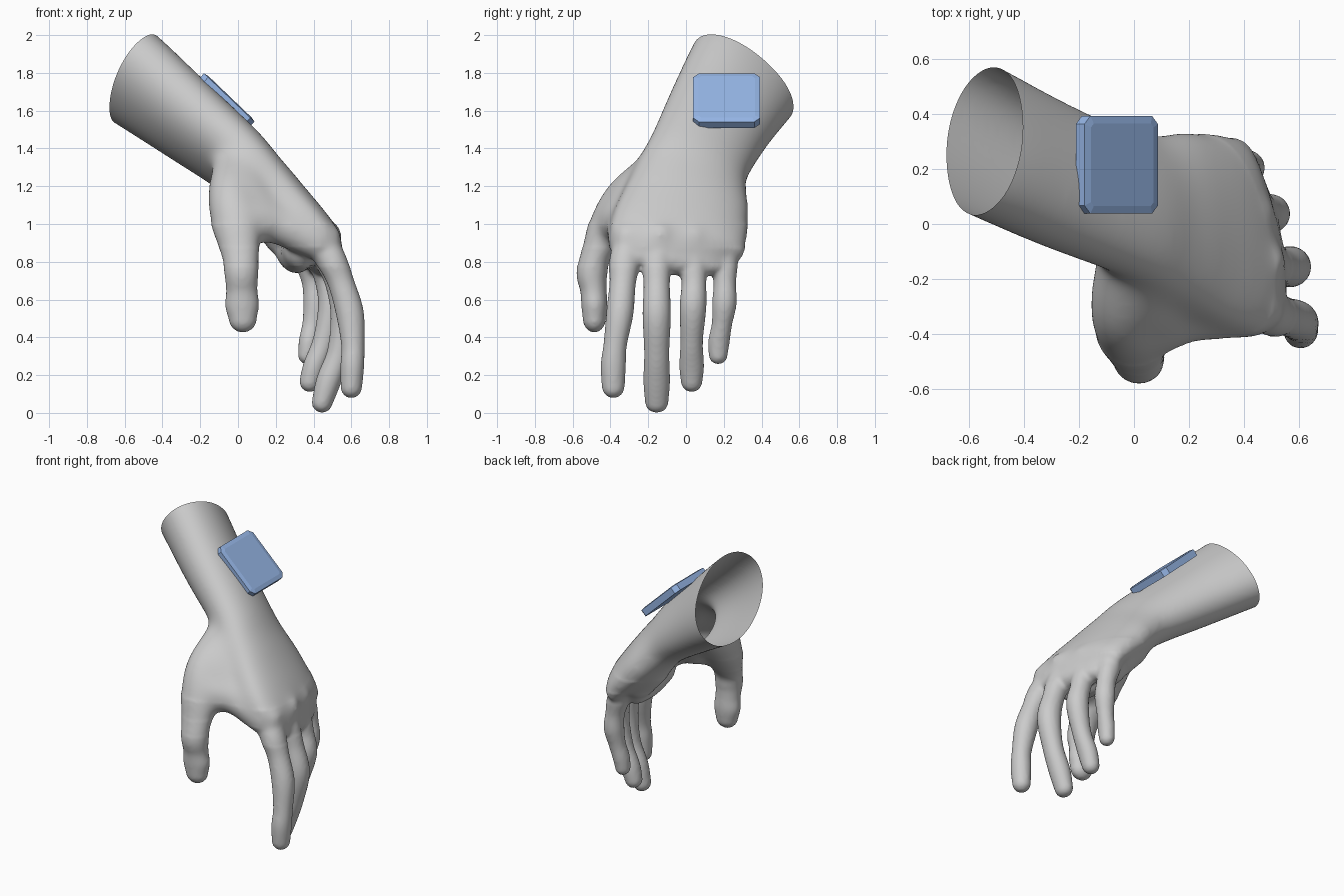
import bpy, bmesh, math
from mathutils import Vector, Matrix

if "Cube" in bpy.data.objects:
    bpy.data.objects.remove(bpy.data.objects["Cube"])

SIDES = 32
hand_bm = bmesh.new()


def spline(rows, steps=6):
    """Catmull-Rom interpolation through rows of numbers."""
    out = []
    for i in range(len(rows) - 1):
        a, b, c, d = (rows[max(i - 1, 0)], rows[i], rows[i + 1], rows[min(i + 2, len(rows) - 1)])
        for s in range(steps):
            t = s / steps
            out.append([0.5 * (2 * q + (r - p) * t + (2 * p - 5 * q + 4 * r - u) * t * t
                               + (3 * q - p - 3 * r + u) * t ** 3)
                        for p, q, r, u in zip(a, b, c, d)])
    out.append(list(rows[-1]))
    return out


def limb(rows, power=1.0):
    """Closed loft; each row = x, y, z, half width, half thickness, (width direction)."""
    rows = spline([tuple(r) + ((0, 1, 0) if len(r) == 5 else ()) for r in rows])
    pts = [Vector(r[:3]) for r in rows]
    frames = []
    for i, r in enumerate(rows):
        t = (pts[min(i + 1, len(pts) - 1)] - pts[max(i - 1, 0)]).normalized()
        w = Vector(r[5:8])
        w = (w - t * w.dot(t)).normalized()
        frames.append((pts[i], t, w, t.cross(w), r[3], r[4]))
    # rounded ends
    def cap(f, sign):
        c, t, w, n, a, b = f
        return [(c + t * sign * b * math.sin(g), t, w, n, a * math.cos(g), b * math.cos(g))
                for g in (math.radians(k) for k in (18, 36, 54, 70, 83))]
    frames = cap(frames[0], -1)[::-1] + frames + cap(frames[-1], 1)
    rings = []
    for c, t, w, n, a, b in frames:
        ring = []
        for k in range(SIDES):
            g = 2 * math.pi * k / SIDES
            cs, sn = math.cos(g), math.sin(g)
            ring.append(hand_bm.verts.new(c + w * a * math.copysign(abs(cs) ** power, cs)
                                          + n * b * math.copysign(abs(sn) ** power, sn)))
        rings.append(ring)
    for r0, r1 in zip(rings, rings[1:]):
        for k in range(SIDES):
            j = (k + 1) % SIDES
            hand_bm.faces.new((r0[k], r0[j], r1[j], r1[k]))
    hand_bm.faces.new(rings[0][::-1])
    hand_bm.faces.new(rings[-1])


# Forearm, wrist and palm
limb([(-.70, .38, 1.88, .345, .205, -.11, .77, -.63),
      (-.54, .30, 1.765, .33, .205, -.11, .77, -.63),
      (-.28, .175, 1.56, .30, .19, -.10, .84, -.52),
      (-.02, .07, 1.355, .285, .168, -.10, .91, -.40),
      (.10, .03, 1.235, .31, .155, -.15, .97, -.22),
      (.22, .005, 1.11, .345, .145, -.20, 1, -.10),
      (.40, -.05, .92, .365, .12, -.25, 1, 0),
      (.46, -.06, .81, .29, .08, -.25, 1, 0)], 0.95)

# Pads of the palm
limb([(.33, -.20, .86, .09, .10, 1, 0, 0), (.31, -.03, .84, .09, .10, 1, 0, 0),
      (.29, .13, .85, .09, .09, 1, 0, 0)])
limb([(.06, .14, 1.20, .12, .11), (.16, .15, 1.05, .125, .12), (.25, .15, .92, .12, .10)])

# Thumb
limb([(-.01, -.12, 1.29, .12, .13), (-.035, -.295, 1.14, .135, .13), (-.005, -.40, .99, .12, .135),
      (.012, -.475, .84, .082, .10), (.018, -.498, .74, .082, .09), (.02, -.49, .65, .07, .083),
      (.022, -.485, .57, .069, .09), (.025, -.485, .50, .062, .075)])

# Webbing that fills the space between thumb and index finger
limb([(-.01, -.39, 1.01, .10, .12), (.1, -.36, 1.015, .11, .12), (.2, -.32, 1.005, .11, .11),
      (.42, -.315, .91, .10, .10)])
limb([(.01, -.14, 1.31, .11, .11), (.06, -.27, 1.14, .13, .12), (.15, -.31, 1.02, .11, .12)])
limb([(.10, -.18, 1.20, .12, .12), (.24, -.24, 1.07, .12, .12), (.38, -.27, .96, .11, .11)])

# Fingers
limb([(.42, -.29, .93, .08, .095), (.50, -.325, .80, .084, .08), (.545, -.335, .69, .07, .07),
      (.592, -.35, .53, .072, .074), (.608, -.375, .36, .062, .062), (.605, -.385, .25, .067, .063),
      (.60, -.385, .135, .06, .057)])
limb([(.42, -.14, .94, .08, .095), (.49, -.155, .80, .083, .08), (.53, -.155, .69, .07, .07),
      (.567, -.155, .52, .075, .077), (.535, -.155, .32, .067, .064), (.48, -.155, .17, .071, .066),
      (.445, -.155, .055, .062, .055)])
limb([(.39, .03, .94, .075, .09), (.445, .035, .80, .078, .075), (.475, .042, .69, .066, .066),
      (.495, .037, .56, .071, .072), (.455, .03, .38, .06, .06), (.405, .03, .25, .066, .06),
      (.38, .03, .165, .057, .055)])
limb([(.33, .185, .93, .075, .085), (.375, .20, .80, .075, .075), (.40, .205, .69, .06, .062),
      (.41, .203, .58, .065, .065), (.395, .19, .47, .054, .055), (.375, .175, .38, .057, .053),
      (.365, .17, .305, .05, .048)])

# Knuckle bumps on the back of the hand
for x, y, z in ((.475, -.31, .93), (.48, -.135, .94), (.44, .04, .93), (.37, .195, .91)):
    bmesh.ops.create_uvsphere(hand_bm, u_segments=16, v_segments=10, radius=.075,
                              matrix=Matrix.Translation((x, y, z)))

bmesh.ops.recalc_face_normals(hand_bm, faces=hand_bm.faces)
mesh = bpy.data.meshes.new("hand")
hand_bm.to_mesh(mesh)
hand_bm.free()
hand = bpy.data.objects.new("hand", mesh)
bpy.context.collection.objects.link(hand)

# Fuse all limbs into one skin
rm = hand.modifiers.new("fuse", 'REMESH')
rm.mode = 'VOXEL'
rm.voxel_size = 0.012
sm = hand.modifiers.new("soften", 'SMOOTH')
sm.factor = 0.5
sm.iterations = 5
fused = bpy.data.meshes.new_from_object(hand.evaluated_get(bpy.context.evaluated_depsgraph_get()))
hand.modifiers.clear()

bm = bmesh.new()
bm.from_mesh(fused)
# Blend the palm joints more strongly than the fingers
for low, times in ((.78, 10), (.88, 20), (1.0, 50)):
    soft = [v for v in bm.verts if v.co.z > low]
    for _ in range(times):
        bmesh.ops.smooth_vert(bm, verts=soft, factor=.5,
                              use_axis_x=True, use_axis_y=True, use_axis_z=True)
# Cut the forearm open
bmesh.ops.bisect_plane(bm, geom=bm.verts[:] + bm.edges[:] + bm.faces[:], plane_co=(-.54, .30, 1.77),
                       plane_no=(.74, -.39, -.55), clear_inner=True)
for f in bm.faces:
    f.smooth = True
bm.to_mesh(fused)
bm.free()
hand.data = fused

# Chamfered plate on the back of the wrist
bm = bmesh.new()
bmesh.ops.create_cube(bm, size=1, matrix=Matrix.Diagonal((.37, .355, .045, 1)))
upright = [e for e in bm.edges if abs(e.verts[0].co.z - e.verts[1].co.z) > .01]
bmesh.ops.bevel(bm, geom=upright, offset=.03, segments=1, affect='EDGES')
top = [f for f in bm.faces if f.normal.z > .9]
bmesh.ops.inset_region(bm, faces=top, thickness=.03, depth=.006)
plate_mesh = bpy.data.meshes.new("wrist_plate")
bm.to_mesh(plate_mesh)
bm.free()
plate = bpy.data.objects.new("wrist_plate", plate_mesh)
bpy.context.collection.objects.link(plate)
plate.location = (-.062, .215, 1.653)
plate.rotation_euler = (0, math.atan2(.69, .72), 0)
blue = bpy.data.materials.new("plate_blue")
blue.diffuse_color = (.30, .46, .78, 1)
blue.use_nodes = True
blue.node_tree.nodes["Principled BSDF"].inputs["Base Color"].default_value = blue.diffuse_color
plate_mesh.materials.append(blue)
